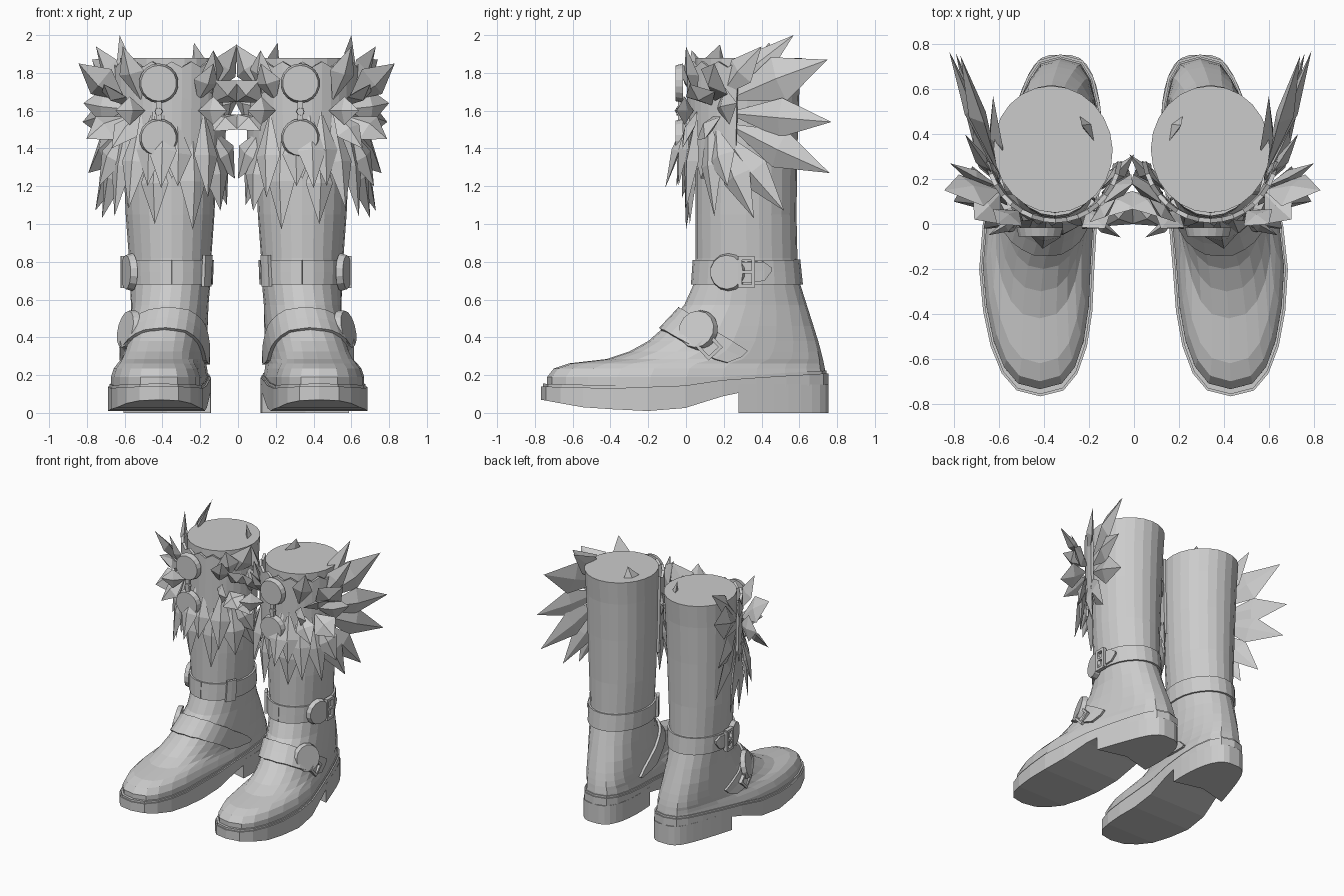
import bpy, bmesh, math
from mathutils import Vector, Matrix

if "Cube" in bpy.data.objects:
    bpy.data.objects.remove(bpy.data.objects["Cube"])

GREY = bpy.data.materials.new("light_grey")
GREY.diffuse_color = (0.6, 0.6, 0.6, 1)
GREY.use_nodes = True
GREY.node_tree.nodes["Principled BSDF"].inputs["Base Color"].default_value = GREY.diffuse_color
N = 24

# boot slices: z, front y, back y, front half width, back half width
SLICES = [(0.13, -.735, .735, .27, .205), (0.19, -.735, .74, .27, .205), (0.235, -.70, .735, .25, .20),
          (0.262, -.62, .73, .225, .20), (0.285, -.42, .725, .215, .20), (0.325, -.30, .715, .21, .20),
          (0.38, -.20, .70, .21, .20), (0.46, -.11, .675, .205, .205), (0.57, -.01, .64, .205, .205),
          (0.68, .04, .605, .21, .215), (0.82, .05, .59, .218, .218), (1.05, .05, .585, .235, .235),
          (1.4, .05, .59, .25, .25), (1.7, .05, .60, .26, .26), (1.88, .05, .615, .265, .265)]


def lerp_table(table, v):
    for a, b in zip(table, table[1:]):
        if v <= b[0]:
            f = max(0, (v - a[0]) / (b[0] - a[0]))
            return [p + (q - p) * f for p, q in zip(a[1:], b[1:])]
    return list(table[-1][1:])


def egg(z, yf, yb, wf, wb, t, off=0):
    """Point on a boot-shaped outline; t = 0 is the toe, positive towards the outer side."""
    k = min(1, max(0, (z - .25) / .4))
    y = (yf + yb) / 2 - ((yb - yf) / 2 + off) * math.cos(t)
    s = min(1, max(0, y + .25))
    xc = (.43 - .135 * s * s * (3 - 2 * s)) * (1 - k) + .34 * k
    w = wf + (wb - wf) * (1 - math.cos(t)) / 2 + off
    sn = math.sin(t)
    e = .75 if math.cos(t) > 0 else .6
    return Vector((xc + w * math.copysign(abs(sn) ** (e + (1 - e) * k), sn), y, z))


def surf(z, t, off=0):
    return egg(z, *lerp_table(SLICES, z), t, off)


def loft(bm, rings):
    vs = [[bm.verts.new(p) for p in r] for r in rings]
    n = len(vs[0])
    for a, b in zip(vs, vs[1:]):
        for i in range(n):
            bm.faces.new((a[i], a[(i + 1) % n], b[(i + 1) % n], b[i]))
    for r in (vs[0], vs[-1]):
        for i in range(n // 2):
            bm.faces.new(dict.fromkeys((r[i], r[i + 1], r[n - i - 1], r[(n - i) % n])))


def band(bm, degs, lo, hi, off, rows=2):
    """Patch wrapped on the boot surface between two height rules."""
    grid = []
    for i, d in enumerate(degs):
        a, b = lo(d, i), hi(d, i)
        grid.append([bm.verts.new(surf(a + (b - a) * j / rows, math.radians(d), off)) for j in range(rows + 1)])
    for p, q in zip(grid, grid[1:]):
        for j in range(rows):
            bm.faces.new((p[j], q[j], q[j + 1], p[j + 1]))


def disc(bm, c, normal, r, depth, seg=14):
    m = Matrix.Translation(c) @ Vector(normal).to_track_quat('Z', 'Y').to_matrix().to_4x4()
    bmesh.ops.create_cone(bm, cap_ends=True, segments=seg, radius1=r, radius2=r * .9, depth=depth, matrix=m)


def box(bm, c, size, rot=0):
    m = Matrix.Translation(c) @ Matrix.Rotation(rot, 4, 'X') @ Matrix.Diagonal((*size, 1))
    bmesh.ops.create_cube(bm, size=1, matrix=m)


def spike(bm, root, tip, w):
    """Leaf-shaped crystal with a diamond cross-section."""
    root, tip = Vector(root), Vector(tip)
    d = (tip - root).normalized()
    out = Vector((root.x - .34, root.y - .33, 0))
    side = d.cross(out).normalized()
    up = side.cross(d).normalized()
    mid = root.lerp(tip, .52)
    ring = [bm.verts.new(mid + v) for v in (side * w / 2, up * w * .2, -side * w / 2, -up * w * .12)]
    a, b = bm.verts.new(root), bm.verts.new(tip)
    for i in range(4):
        bm.faces.new((a, ring[i], ring[i - 1]))
        bm.faces.new((b, ring[i - 1], ring[i]))


def finish(bm, name, s, thick=0):
    if s < 0:
        for v in bm.verts:
            v.co.x = -v.co.x - .01 - .03 * v.co.y
    bmesh.ops.recalc_face_normals(bm, faces=bm.faces)
    me = bpy.data.meshes.new(name)
    bm.to_mesh(me)
    bm.free()
    me.materials.append(GREY)
    ob = bpy.data.objects.new(name, me)
    bpy.context.collection.objects.link(ob)
    if thick:
        mod = ob.modifiers.new("thickness", 'SOLIDIFY')
        mod.thickness, mod.offset = thick, 0


SOLE_TOP = [(-.77, .155), (-.4, .145), (0, .16), (.2, .19), (.5, .21), (.76, .225)]
SOLE_LOW = [(-.77, .07), (-.55, .03), (-.25, .01), (-.1, .01), (.05, .035), (.28, .12), (.76, .15)]

# leaves of the outer wing: tip and width
WING = [(.74, .75, 1.87, .25), (.79, .77, 1.54, .21), (.76, .76, 1.27, .21), (.73, .52, 1.07, .19),
        (.70, .36, 1.03, .18), (.60, .57, 2.0, .16), (.73, .40, 1.94, .17), (.83, .15, 1.85, .22),
        (.80, .27, 1.64, .2), (.79, .10, 1.45, .2), (.70, .02, 1.74, .2), (.72, .22, 1.2, .18)]
# leaves of the inner side, fanned like the wing
INNER = [(-.01, .18, 1.95, .2), (-.02, .07, 1.76, .2), (-.01, .0, 1.5, .19), (.0, .22, 1.24, .19),
         (.08, .10, 1.07, .18), (-.02, .31, 1.66, .2), (.12, .03, 1.92, .17), (.04, .28, 1.10, .17)]
# hanging and upright leaves: root and tip
FRONT = [((.50, .06, 1.6), (.57, .0, 1.08)), ((.56, .12, 1.6), (.64, .15, 1.04)),
         ((.44, .02, 1.6), (.47, -.04, 1.2)), ((.38, .02, 1.6), (.40, -.11, 1.19)),
         ((.31, .02, 1.55), (.31, -.05, 1.2)), ((.23, .04, 1.5), (.23, .0, .97)),
         ((.17, .06, 1.6), (.15, -.02, 1.14)), ((.43, .04, 1.45), (.43, .02, 1.0)),
         ((.16, .42, 1.75), (.21, .44, 1.96)), ((.5, .06, 1.65), (.60, -.0, 1.94)),
         ((.48, .04, 1.6), (.64, -.05, 1.6)), ((.2, .04, 1.6), (.05, -.06, 1.6)),
         ((.2, .06, 1.65), (.12, -.02, 1.85)), ((.5, .06, 1.6), (.66, -.02, 1.4))]

for s, side, bx in ((1, "right", .33), (-1, "left", .42)):
    # upper: foot and shaft in one loft
    bm = bmesh.new()
    ts = [2 * math.pi * i / N for i in range(N)]
    loft(bm, [[egg(*sl, t) for t in ts] for sl in SLICES])
    finish(bm, side + "_boot_upper", s)

    # welt and sole
    for part, off, top, low in (("welt", .0, lambda y: lerp_table(SOLE_TOP, y)[0],
                                 lambda y: lerp_table(SOLE_TOP, y)[0] - .025),
                                ("sole", .01, lambda y: lerp_table(SOLE_TOP, y)[0] - .015,
                                 lambda y: lerp_table(SOLE_LOW, y)[0])):
        bm = bmesh.new()
        rings = []
        for rule in (low, top):
            ring = [egg(.1, -.757, .745, .278, .21, t, off) for t in ts]
            for p in ring:
                p.z = rule(p.y)
            rings.append(ring)
        loft(bm, rings)
        finish(bm, f"{side}_{part}", s)

    # heel block with hollowed front
    bm = bmesh.new()
    base = [egg(.1, -.757, .745, .278, .21, math.radians(d), .01) for d in range(112, 249, 8)]
    base.append((base[0] + base[-1]) / 2 + Vector((0, .06, 0)))
    f = bm.faces.new([bm.verts.new((p.x, p.y, 0)) for p in base])
    for v in [e for e in bmesh.ops.extrude_face_region(bm, geom=[f])['geom'] if isinstance(e, bmesh.types.BMVert)]:
        v.co.z = .15
    finish(bm, side + "_heel", s)

    # ankle strap, instep strap, strap keeper
    bm = bmesh.new()
    band(bm, range(0, 361, 15), lambda d, i: .68, lambda d, i: .81, .004)
    band(bm, (78, 95, 108, 116), lambda d, i: (.69, .69, .70, .75)[i],
         lambda d, i: (.80, .80, .80, .77)[i], .02)
    band(bm, (-62, -54, -46), lambda d, i: .67, lambda d, i: .835, .022)
    ZC = [(0, .50, .055), (30, .485, .055), (62, .42, .055), (95, .315, .045), (118, .262, .006)]
    mid = lambda d: lerp_table(ZC, abs(d))
    band(bm, range(-118, 119, 13)[:-1], lambda d, i: mid(d)[0] - mid(d)[1],
         lambda d, i: mid(d)[0] + mid(d)[1], .008)
    finish(bm, side + "_straps", s, .02)

    # buckles on the outer side
    bm = bmesh.new()
    t = math.radians(70)
    disc(bm, surf(.745, t, .02), (math.sin(t), -.25, 0), .1, .035)
    c = surf(.745, math.radians(90), .03)
    for dy, dz, sy, sz in ((-.035, 0, .02, .17), (.035, 0, .02, .15), (0, .075, .08, .02), (0, -.075, .08, .02),
                           (0, 0, .08, .015)):
        box(bm, c + Vector((0, dy, dz)), (.03, sy, sz))
    t = math.radians(60)
    disc(bm, surf(.44, t, .02), (math.sin(t), -.35, .2), .11, .035)
    c = surf(.35, math.radians(78), .02)
    for k in (-1, 1):
        box(bm, c + Vector((0, .03 * k, .03 * k)), (.03, .018, .1), .75)
        box(bm, c + Vector((0, -.03 * k, .03 * k)), (.03, .1, .018), .75)
    finish(bm, side + "_buckles", s)

    # fur: front bib with a pointed hem
    bm = bmesh.new()
    band(bm, range(-80, 81, 10), lambda d, i: 1.24 + .12 * (i % 2), lambda d, i: 1.86 - .03 * (i % 2), .035, 3)
    finish(bm, side + "_fur_bib", s, .02)

    # fur: pointed leaves
    bm = bmesh.new()
    for x, y, z, w in WING:
        spike(bm, (.58, .15 + .1 * (y - .15), 1.6 + .2 * (z - 1.6)), (x, y, z), w)
    for x, y, z, w in INNER:
        spike(bm, (.13, .12 + .2 * (y - .12), 1.6 + .25 * (z - 1.6)), (x, y, z), w)
    for a, b in FRONT:
        spike(bm, a, b, .15)
    finish(bm, side + "_fur_leaves", s)

    # toggle buttons joined by small links
    bm = bmesh.new()
    for z, r in ((1.745, .105), (1.455, .103)):
        disc(bm, (bx, -.035, z), (0, -1, 0), r, .04, 18)
    disc(bm, (bx, -.035, 1.595), (0, -1, 0), .022, .03, 8)
    for z in (1.565, 1.63):
        box(bm, (bx, -.03, z), (.03, .025, .035))
    finish(bm, side + "_buttons", 1)
    if s < 0:
        bpy.data.objects[side + "_buttons"].data.transform(Matrix.Diagonal((-1, 1, 1, 1)))
        bpy.data.objects[side + "_buttons"].data.flip_normals()
